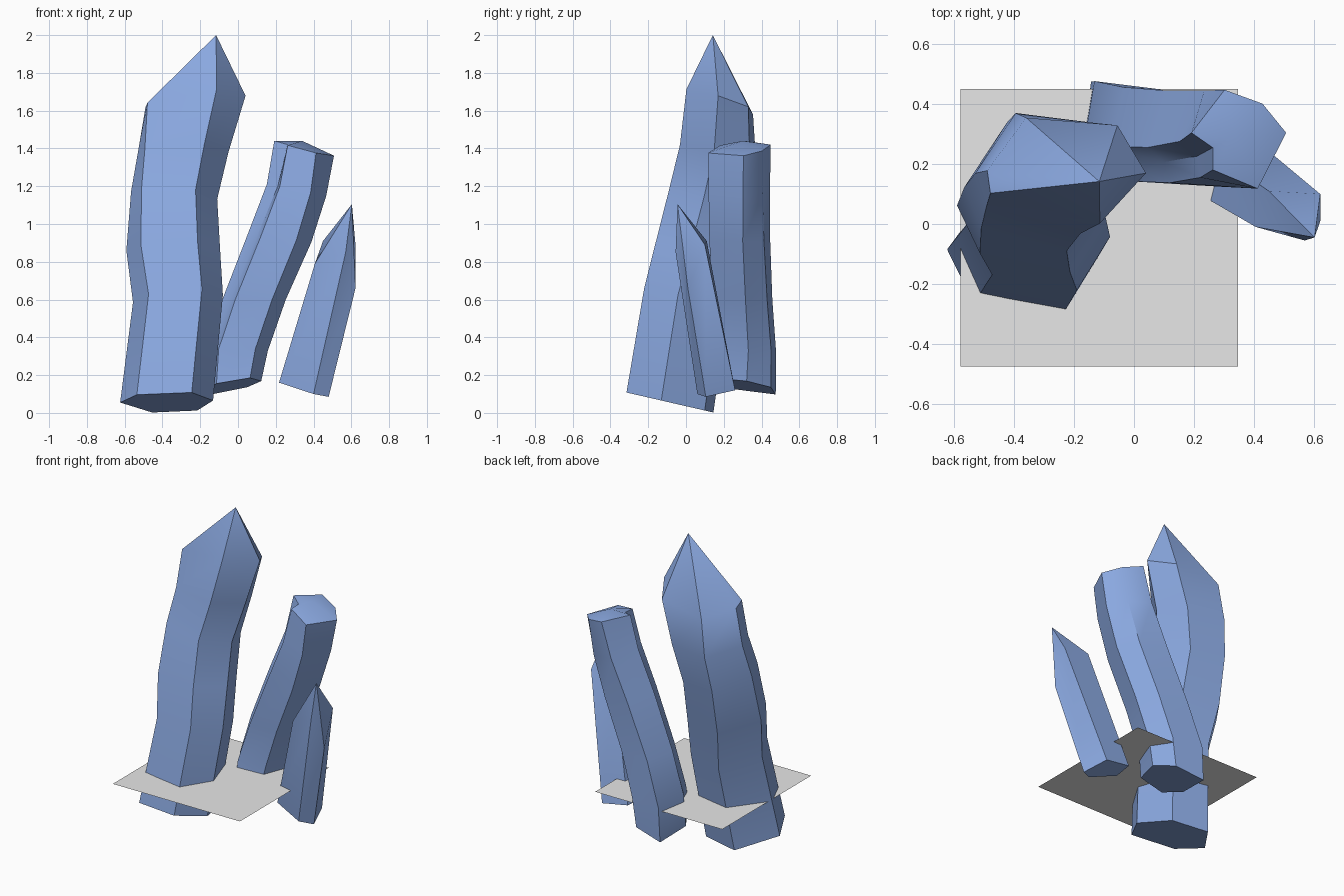
import bpy, bmesh, math
from mathutils import Vector

cube = bpy.data.objects.get("Cube")
if cube:
    bpy.data.objects.remove(cube, do_unlink=True)


def make_material(name, colour):
    mat = bpy.data.materials.new(name)
    mat.use_nodes = True
    mat.diffuse_color = colour
    mat.node_tree.nodes["Principled BSDF"].inputs["Base Color"].default_value = colour
    return mat


def finish(bm, name, mat):
    bmesh.ops.recalc_face_normals(bm, faces=bm.faces[:])
    mesh = bpy.data.meshes.new(name)
    bm.to_mesh(mesh)
    bm.free()
    mesh.materials.append(mat)
    obj = bpy.data.objects.new(name, mesh)
    bpy.context.collection.objects.link(obj)
    return obj


def crystal(name, rings, mat, apex):
    """Skin a stack of rings, closed by a flat base and a fan to the apex."""
    bm = bmesh.new()
    loops = [[bm.verts.new(p) for p in ring] for ring in rings]
    n = len(loops[0])
    for low, high in zip(loops, loops[1:]):
        for i in range(n):
            j = (i + 1) % n
            bm.faces.new((low[i], low[j], high[j], high[i]))
    bm.faces.new(loops[0][::-1])
    tip = bm.verts.new(apex)
    for i in range(n):
        bm.faces.new((loops[-1][i], loops[-1][(i + 1) % n], tip))
    obj = finish(bm, name, mat)
    bpy.ops.object.select_all(action='DESELECT')
    obj.select_set(True)
    bpy.context.view_layer.objects.active = obj
    bpy.ops.object.shade_smooth_by_angle(angle=math.radians(35))


def bent_rings(stations, start, end):
    """Place a cross-section, blended from start to end, along a bent axis.
    Each station is centre x, y, z, half width, half depth, tilt x, tilt y."""
    rings = []
    for k, (cx, cy, cz, hw, hd, tx, ty) in enumerate(stations):
        t = (k / (len(stations) - 1)) ** 2
        ring = []
        for a, b in zip(start, end):
            u, v = Vector(a).lerp(Vector(b), t)
            dx, dy = u * hw, v * hd
            ring.append((cx + dx, cy + dy, cz + tx * dx + ty * dy))
        rings.append(ring)
    return rings


blue = make_material("crystal blue", (0.26, 0.40, 0.76, 1))
grey = make_material("plate grey", (0.8, 0.8, 0.8, 1))

# Tall bent hexagonal crystal with a pointed tip
tall_bottom = [(-.64, -.78), (.54, -1), (1, -.2), (.66, .8), (-.31, 1), (-1, 0)]
tall_top = [(-.96, -.4), (.42, -1), (1, 0), (.64, .95), (-.51, 1.1), (-1, .05)]
tall_axis = [
    (-.378, -.085, .055, .246, .23, 0, -.23),
    (-.318, 0, .6, .238, .222, .06, -.22),
    (-.343, .06, .86, .248, .22, 0, -.2),
    (-.338, .12, 1.15, .228, .21, -.1, -.2),
    (-.29, .163, 1.38, .24, .195, 0, -.2),
    (-.225, .17, 1.65, .265, .168, .11, -.3),
]
crystal("tall_crystal", bent_rings(tall_axis, tall_bottom, tall_top), blue,
        (-.116, .142, 2))

# Leaning blunt crystal with a groove down its inner side
leaning_bottom = [(-1, -.3), (-.78, -.6), (-.6, -1), (.6, -.92), (1, .12), (.5, .85), (-.8, 1)]
leaning_top = [(-1, .13), (-.55, -.17), (-.55, -.62), (.4, -1), (1, .13), (.5, .72), (-.3, 1)]
leaning_axis = [
    (-.025, .3, .145, .148, .175, .18, -.15),
    (-.005, .31, .33, .163, .167, 0, -.05),
    (.085, .295, .6, .168, .162, 0, 0),
    (.218, .28, .92, .17, .165, -.1, 0),
    (.31, .28, 1.18, .157, .165, -.2, 0),
    (.35, .283, 1.4, .158, .165, -.25, .05),
]
crystal("leaning_crystal", bent_rings(leaning_axis, leaning_bottom, leaning_top),
        blue, (.34, .3, 1.44))

# Short crystal leaning outwards
short_bottom = [(.217, .1, .16), (.4, .06, .1), (.48, .105, .085),
                (.43, .26, .12), (.25, .25, .15)]
short_top = [(.407, -.01, .79), (.57, -.055, .85), (.622, .01, .66),
             (.622, .1, .89), (.45, .11, .91)]
crystal("short_crystal", [short_bottom, short_top], blue, (.603, -.045, 1.105))

# Thin square plate crossing the crystal bases
bm = bmesh.new()
bmesh.ops.create_grid(bm, x_segments=1, y_segments=1, size=.463)
plate = finish(bm, "base_plate", grey)
plate.location = (-.116, -.013, .29)
